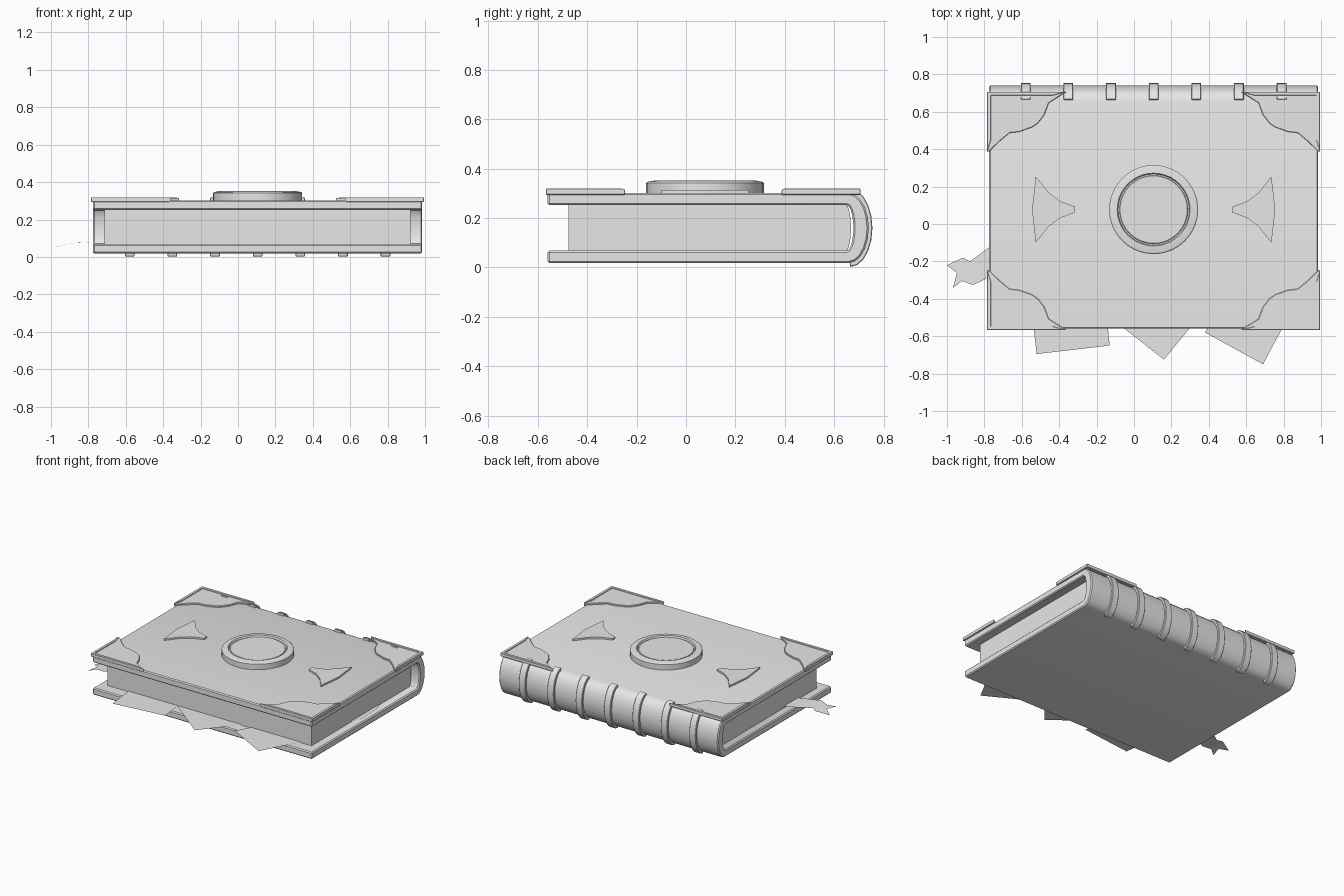
import bpy
import bmesh
import math

cube = bpy.data.objects.get("Cube")
if cube:
    bpy.data.objects.remove(cube, do_unlink=True)

grey = bpy.data.materials.new("plain grey")
grey.use_nodes = True
grey.diffuse_color = (0.8, 0.8, 0.8, 1)
grey.node_tree.nodes["Principled BSDF"].inputs["Base Color"].default_value = (0.8, 0.8, 0.8, 1)

MID_X = 0.105      # centre line of the book
MID_Y = 0.07
MID_Z = 0.16
LEFT, RIGHT = -0.775, 0.985
FRONT = -0.56


def finish(name, bm, bevel=0):
    """Bevel sharp edges, then turn the bmesh into a smooth-by-angle object."""
    bmesh.ops.recalc_face_normals(bm, faces=bm.faces)
    if bevel:
        sharp = [e for e in bm.edges if e.is_manifold and e.calc_face_angle() > 0.8]
        bmesh.ops.bevel(bm, geom=sharp, offset=bevel, segments=1, affect='EDGES')
    mesh = bpy.data.meshes.new(name)
    bm.to_mesh(mesh)
    bm.free()
    mesh.materials.append(grey)
    obj = bpy.data.objects.new(name, mesh)
    bpy.context.collection.objects.link(obj)
    bpy.ops.object.select_all(action='DESELECT')
    obj.select_set(True)
    bpy.context.view_layer.objects.active = obj
    bpy.ops.object.shade_smooth_by_angle(angle=math.radians(30))
    return obj


def prism(name, outline, start, end, along='Z', bevel=0):
    """Extrude a 2D outline: (x, y) along Z, or (y, z) along X."""
    bm = bmesh.new()
    if along == 'Z':
        points = [(a, b, start) for a, b in outline]
        shift = (0, 0, end - start)
    else:
        points = [(start, a, b) for a, b in outline]
        shift = (end - start, 0, 0)
    face = bm.faces.new([bm.verts.new(p) for p in points])
    grown = bmesh.ops.extrude_face_region(bm, geom=[face], use_keep_orig=True)
    moved = [v for v in grown["geom"] if isinstance(v, bmesh.types.BMVert)]
    bmesh.ops.translate(bm, verts=moved, vec=shift)
    return finish(name, bm, bevel)


def sheet(name, points):
    """Single flat or bent leaf of paper or cloth."""
    bm = bmesh.new()
    bm.faces.new([bm.verts.new(p) for p in points])
    return finish(name, bm)


def arc(y, depth, height, steps=10):
    """Rounded back profile, from the top round to the bottom."""
    angles = [math.pi * (0.5 - i / steps) for i in range(steps + 1)]
    return [(y + depth * math.cos(t), MID_Z + height * math.sin(t)) for t in angles]


# Cover: both boards and the rounded spine in one profile
outer = arc(0.66, 0.08, 0.142)
inner = arc(0.65, 0.028, 0.092)
board_top, board_bottom = outer[0][1], outer[-1][1]
profile = ([(FRONT, board_top)] + outer + [(FRONT, board_bottom), (FRONT, inner[-1][1])]
           + inner[::-1] + [(FRONT, inner[0][1])])
prism("cover", profile, LEFT, RIGHT, 'X', 0.007)

# Page block, its back following the spine
prism("page_block", [(-0.475, inner[0][1])] + arc(0.648, 0.02, 0.092) + [(-0.475, inner[-1][1])],
      -0.715, 0.922, 'X')

# Raised bands across the spine
band = arc(0.665, 0.09, 0.158) + arc(0.663, 0.06, 0.13)[::-1]
for i in range(7):
    x = MID_X + (i - 3) * 0.228
    prism("spine_band", band, x - 0.026, x + 0.026, 'X', 0.003)

# Corner guards: ornate plate with an L-shaped rim, mirrored to four corners
guard = [(0, 0), (0.425, 0), (0.33, 0.06), (0.305, 0.125), (0.27, 0.17), (0.24, 0.19),
         (0.17, 0.215), (0.12, 0.22), (0.064, 0.267), (0.01, 0.32), (0, 0.32)]
rim = [(0, 0), (0.425, 0), (0.35, 0.02), (0.02, 0.02), (0.02, 0.26), (0, 0.32)]
for sx in (-1, 1):
    for sy in (-1, 1):
        def place(points):
            return [(MID_X + sx * (0.89 - u), MID_Y + sy * (0.637 - v)) for u, v in points]
        prism("corner_guard", place(guard), 0.294, 0.313, bevel=0.003)
        prism("corner_rim", place(rim), 0.296, 0.319, bevel=0.002)

# Pointed ornaments beside the medallion
half = [(0.21, 0.015), (0.29, 0.045), (0.35, 0.09), (0.39, 0.14), (0.42, 0.177), (0.43, 0.09)]
fan = [(0.425, 0.015)] + [(0.21, 0.015)]
for side in (-1, 1):
    loop = half + [(0.44, 0)] + [(u, -v) for u, v in half[::-1]]
    prism("side_ornament", [(MID_X + side * (u + 0.212), 0.077 + v) for u, v in loop]
          if side == 0 else [(MID_X + side * (u + 0.21), 0.077 + v) for u, v in loop],
          0.295, 0.314)

# Round medallion: lathed stepped profile closed by a flat disc
bm = bmesh.new()
steps = [(0.238, 0.295), (0.238, 0.342), (0.232, 0.347), (0.203, 0.352), (0.195, 0.352),
         (0.19, 0.341), (0.183, 0.341), (0.18, 0.346)]
sides = 40
rings = []
for r, z in steps:
    angles = [math.tau * k / sides for k in range(sides)]
    rings.append([bm.verts.new((MID_X + r * math.cos(t), 0.077 + r * math.sin(t), z))
                  for t in angles])
for low, high in zip(rings, rings[1:]):
    for k in range(sides):
        n = (k + 1) % sides
        bm.faces.new((low[k], low[n], high[n], high[k]))
bm.faces.new(rings[-1])
bm.faces.new(rings[0][::-1])
finish("medallion", bm)

# Loose leaves sticking out of the pages
leaves = [
    [(-0.55, -0.45), (-0.52, -0.695), (-0.13, -0.65), (-0.15, -0.45)],
    [(-0.19, -0.45), (0.16, -0.725), (0.385, -0.45)],
    [(0.38, -0.58), (0.69, -0.75), (0.85, -0.45), (0.45, -0.45)],
    [(0.9, -0.06), (0.96, 0.05), (0.95, 0.25), (0.9, 0.33)],
]
for leaf in leaves:
    sheet("loose_leaf", [(x, y, 0.073) for x, y in leaf])

# Ribbon bookmark with a ragged end, drooping past the edge
upper = [(-0.7, -0.09), (-0.775, -0.125), (-0.877, -0.2), (-0.914, -0.18), (-1, -0.22)]
lower = [(-0.7, -0.26), (-0.775, -0.285), (-0.86, -0.326), (-0.92, -0.305), (-0.968, -0.342)]
bm = bmesh.new()


def droop(x, y):
    return bm.verts.new((x, y, 0.08 - 0.7 * max(0, -0.78 - x) ** 2))


top_edge = [droop(*p) for p in upper]
low_edge = [droop(*p) for p in lower]
for i in range(3):
    bm.faces.new((top_edge[i], low_edge[i], low_edge[i + 1], top_edge[i + 1]))
notch = droop(-0.947, -0.262)
bm.faces.new((top_edge[3], notch, top_edge[4]))
bm.faces.new((top_edge[3], low_edge[3], notch))
bm.faces.new((low_edge[3], low_edge[4], notch))
finish("bookmark", bm)
